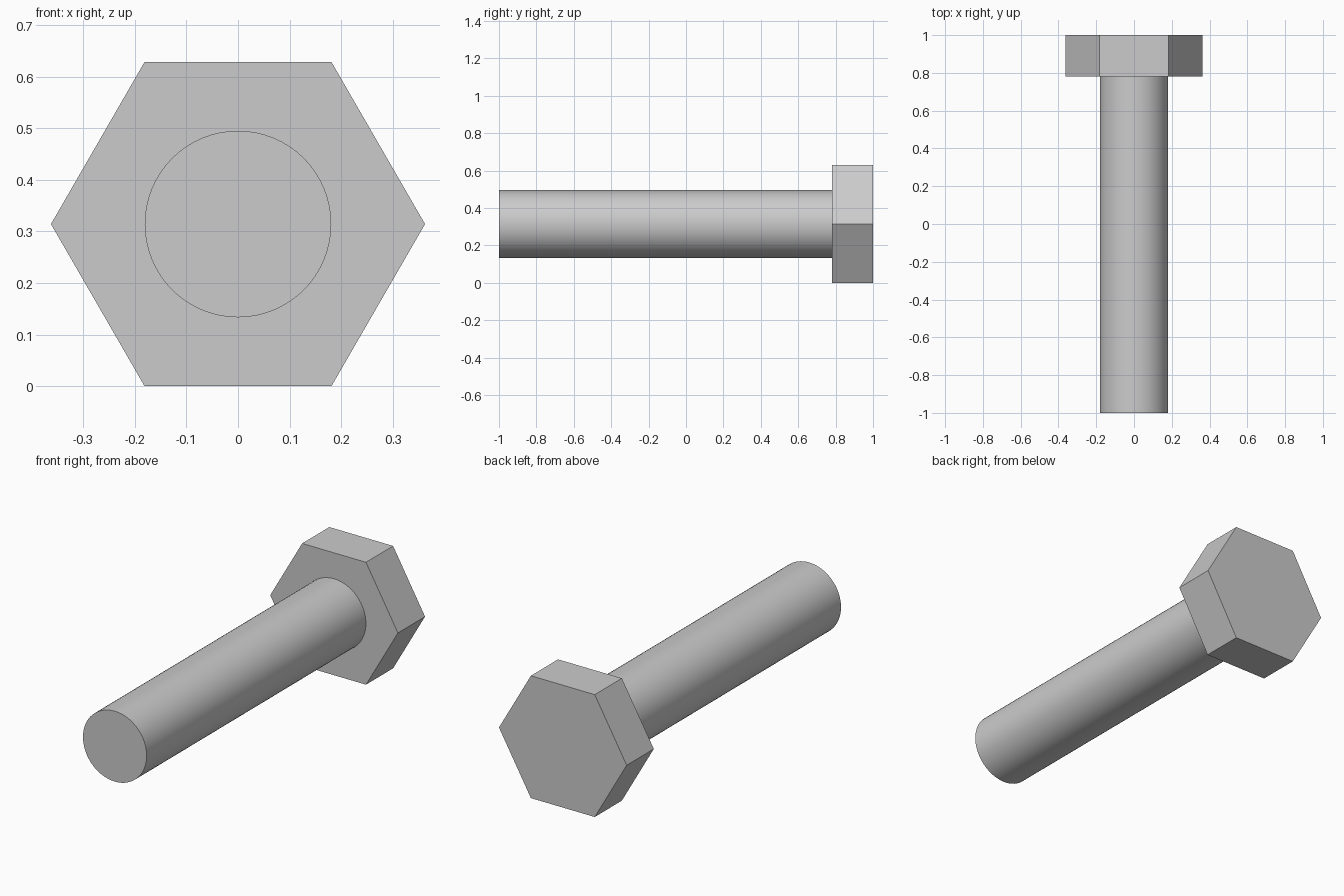
import bpy
from math import radians, sqrt

if "Cube" in bpy.data.objects:
    bpy.data.objects.remove(bpy.data.objects["Cube"])

HEAD_R = 0.363                   # centre to hexagon corner
AXIS_Z = HEAD_R * sqrt(3) / 2    # lowest flat of the head rests on z = 0
HEAD_FRONT = 0.78


def prism_along_y(name, sides, radius, y0, y1, spin=0):
    bpy.ops.mesh.primitive_cylinder_add(
        vertices=sides, radius=radius, depth=y1 - y0,
        location=(0, (y0 + y1) / 2, AXIS_Z),
        rotation=(radians(90), radians(spin), 0))
    obj = bpy.context.object
    obj.name = name
    bpy.ops.object.transform_apply(location=False, rotation=True, scale=False)
    return obj


# Hexagonal head, corners pointing left and right
prism_along_y("hex_head", 6, HEAD_R, HEAD_FRONT, 1.0, spin=30)

# Round shank, seated slightly into the head
prism_along_y("shank", 64, 0.181, -1.0, HEAD_FRONT + 0.01)
bpy.ops.object.shade_smooth_by_angle(angle=radians(30))
